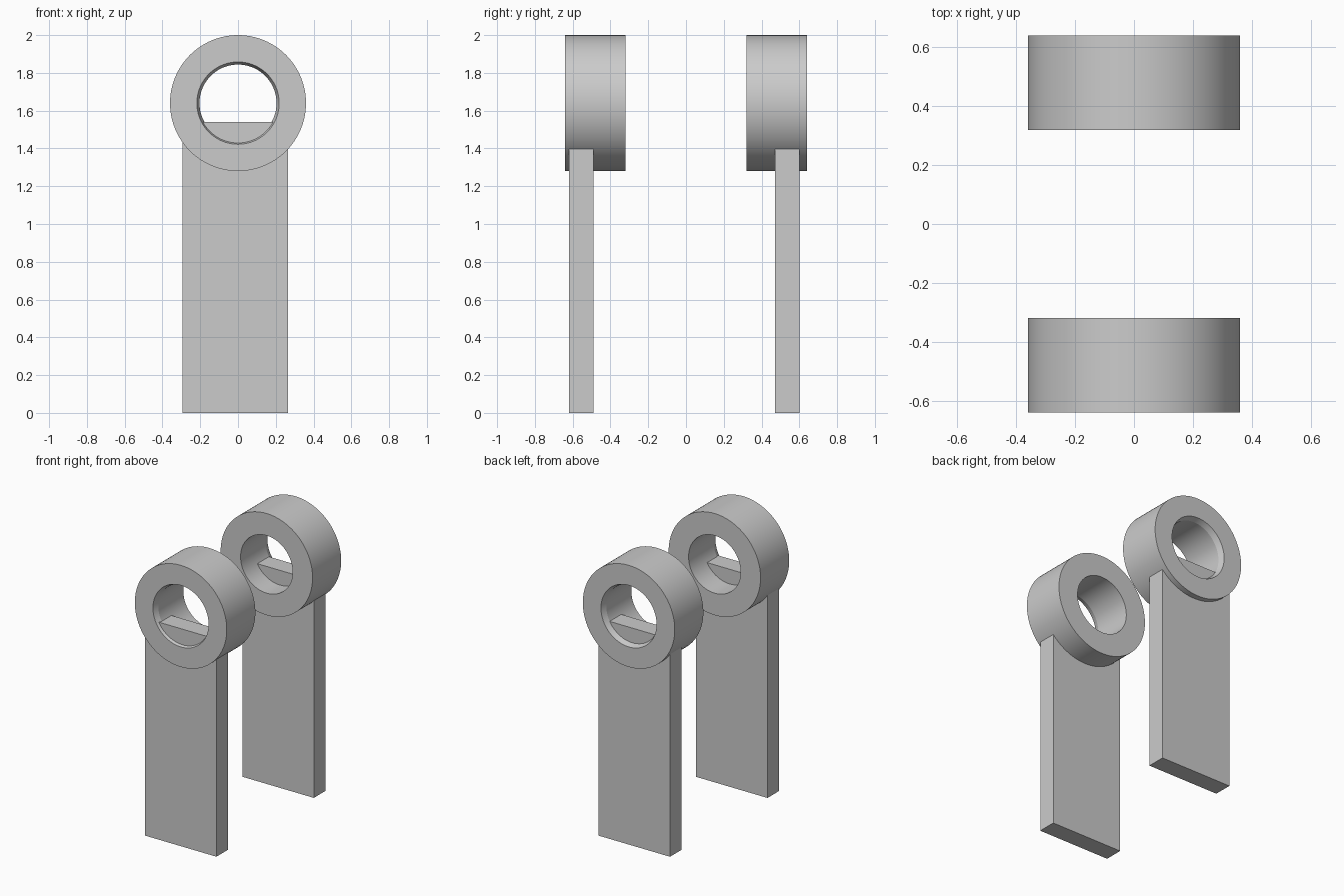
import bpy, bmesh
from math import radians
from mathutils import Matrix, Vector

if "Cube" in bpy.data.objects:
    bpy.data.objects.remove(bpy.data.objects["Cube"])

SEGMENTS = 96
RING_Z = 1.64


def finish(bm, name, smooth=False):
    bmesh.ops.recalc_face_normals(bm, faces=bm.faces)
    mesh = bpy.data.meshes.new(name)
    bm.to_mesh(mesh)
    bm.free()
    obj = bpy.data.objects.new(name, mesh)
    bpy.context.collection.objects.link(obj)
    if smooth:
        bpy.ops.object.select_all(action='DESELECT')
        obj.select_set(True)
        bpy.context.view_layer.objects.active = obj
        # keeps the shallow lead-in of the bore crisp
        bpy.ops.object.shade_smooth_by_angle(angle=radians(12))
    return obj


def bearing_ring(name, side):
    # Lathed (radius, distance from centre) section, chamfered at the outer mouth
    profile = [(0.36, 0.32), (0.36, 0.64), (0.218, 0.64), (0.204, 0.60), (0.204, 0.32)]
    bm = bmesh.new()
    loops = []
    for i in range(SEGMENTS):
        rot = Matrix.Rotation(radians(360 * i / SEGMENTS), 3, 'Y')
        loops.append([bm.verts.new(rot @ Vector((0, side * d, r)) + Vector((0, 0, RING_Z)))
                      for r, d in profile])
    n = len(profile)
    for i in range(SEGMENTS):
        a, b = loops[i], loops[(i + 1) % SEGMENTS]
        for j in range(n):
            k = (j + 1) % n
            bm.faces.new((a[j], a[k], b[k], b[j]))
    return finish(bm, name, smooth=True)


def support_plate(name, y):
    # Flat upright whose top edge shows inside the bore
    bm = bmesh.new()
    bmesh.ops.create_cube(bm, size=1, matrix=Matrix.Translation((-0.015, y, 0.77))
                          @ Matrix.Diagonal((0.56, 0.13, 1.54, 1)))
    return finish(bm, name)


for label, side in (("front", -1), ("back", 1)):
    bearing_ring(label + "_ring", side)
    support_plate(label + "_support_plate", side * 0.545 - 0.01)
